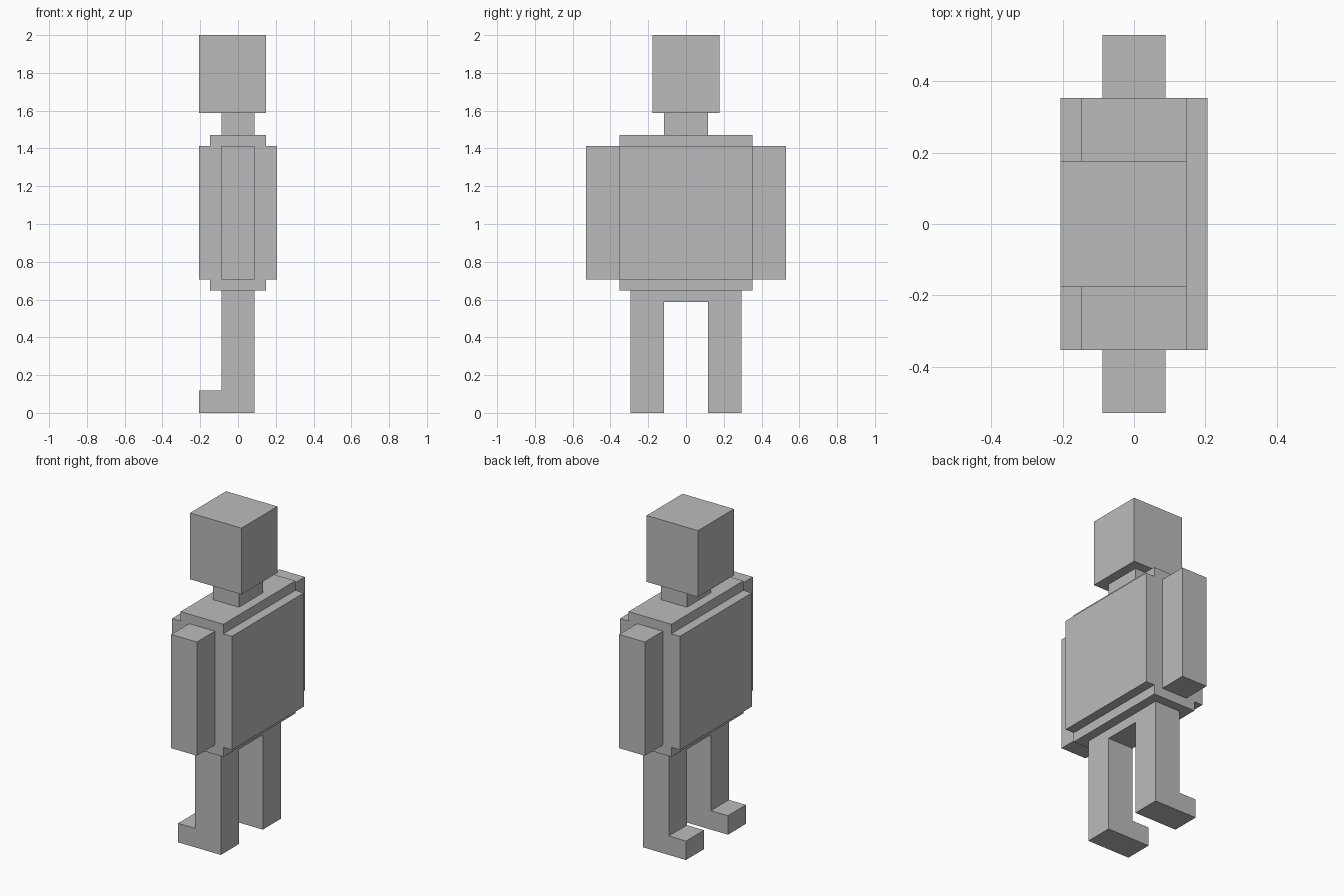
import bpy
from mathutils import Vector

cube = bpy.data.objects.get("Cube")
if cube:
    bpy.data.objects.remove(cube, do_unlink=True)

U = 2 / 34  # one block unit: the figure is 34 units tall and faces -x

grey = bpy.data.materials.new("plain_grey")
grey.use_nodes = True
colour = (0.5, 0.5, 0.5, 1)
grey.diffuse_color = colour
grey.node_tree.nodes["Principled BSDF"].inputs["Base Color"].default_value = colour


def block(name, x, y, z):
    """Add a box spanning the given (low, high) ranges in block units."""
    low, high = (Vector(c) * U for c in zip(x, y, z))
    bpy.ops.mesh.primitive_cube_add(size=1, location=(low + high) / 2)
    obj = bpy.context.object
    obj.name = obj.data.name = name
    for v in obj.data.vertices:
        v.co *= high - low
    obj.data.materials.append(grey)
    return obj


def leg(name, y):
    """Extrude an L-shaped side profile across the leg's width."""
    profile = [(-3.5, 0), (1.5, 0), (1.5, 10), (-1.5, 10), (-1.5, 2), (-3.5, 2)]
    n = len(profile)
    verts = [(px * U, py * U, pz * U) for py in y for px, pz in profile]
    faces = [tuple(range(n)), tuple(reversed(range(n, 2 * n)))]
    faces += [(i, i + n, (i + 1) % n + n, (i + 1) % n) for i in range(n)]
    mesh = bpy.data.meshes.new(name)
    mesh.from_pydata(verts, [], faces)
    mesh.materials.append(grey)
    bpy.context.collection.objects.link(bpy.data.objects.new(name, mesh))


# Head, neck and trunk
block("head", (-3.5, 2.5), (-3, 3), (27, 34))
block("neck", (-1.5, 1.5), (-2, 2), (25, 27))
block("torso", (-2.5, 2.5), (-6, 6), (11, 25))
block("chest_plate", (-3.5, -2.5), (-6, 6), (12, 24))
block("back_plate", (2.5, 3.5), (-6, 6), (12, 24))
block("hips", (-1.5, 1.5), (-5, 5), (10, 11))

# Paired limbs
for side, s in (("left", -1), ("right", 1)):
    block(side + "_arm", (-1.5, 1.5), sorted((6 * s, 9 * s)), (12, 24))
    leg(side + "_leg", sorted((2 * s, 5 * s)))
